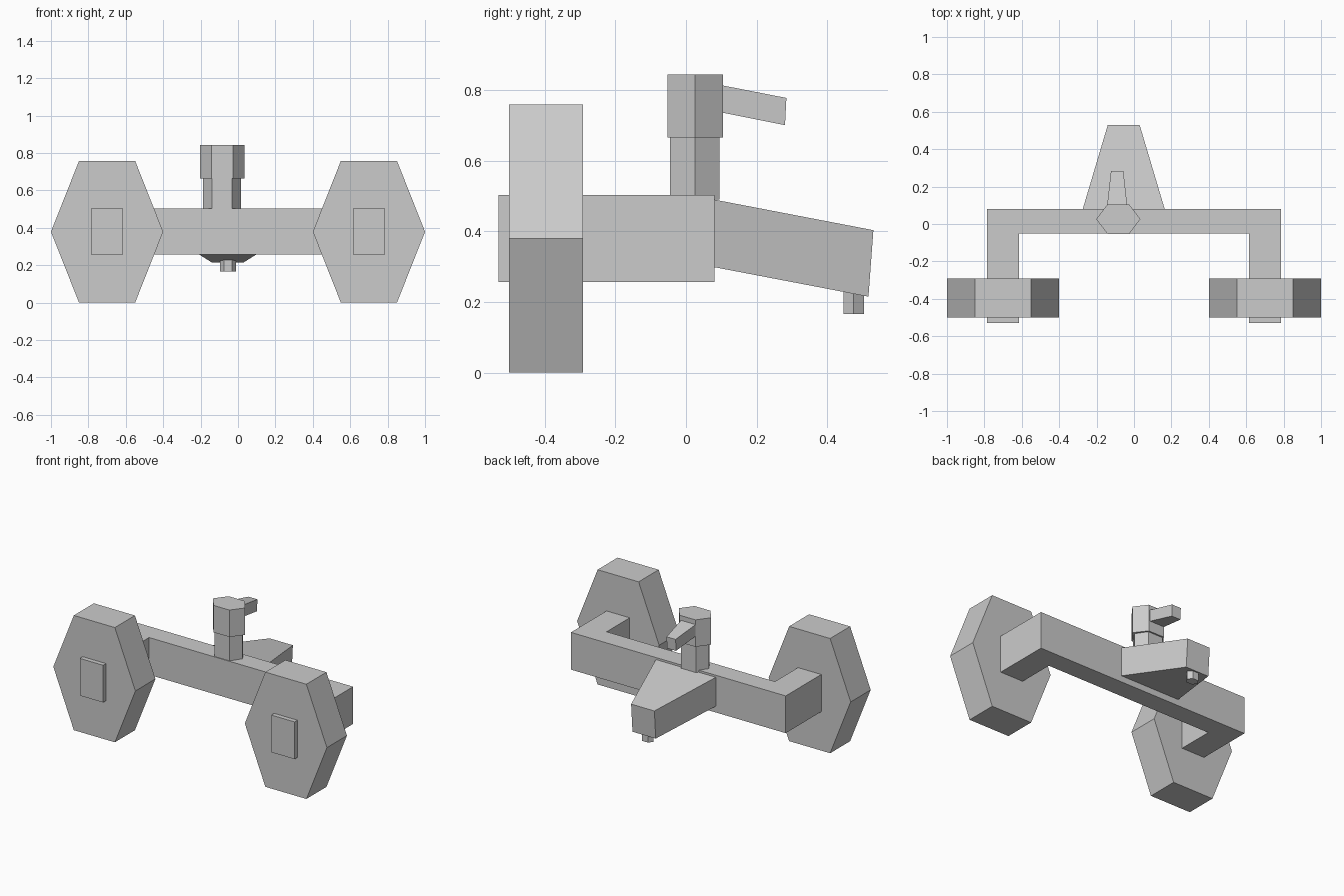
import bpy, bmesh

if "Cube" in bpy.data.objects:
    bpy.data.objects.remove(bpy.data.objects["Cube"])


def loft(name, ring_a, ring_b):
    """Closed solid between two matching rings of points."""
    bm = bmesh.new()
    a = [bm.verts.new(p) for p in ring_a]
    b = [bm.verts.new(p) for p in ring_b]
    n = len(a)
    bm.faces.new(a)
    bm.faces.new(b)
    for i in range(n):
        j = (i + 1) % n
        bm.faces.new((a[i], a[j], b[j], b[i]))
    bmesh.ops.recalc_face_normals(bm, faces=bm.faces)
    mesh = bpy.data.meshes.new(name)
    bm.to_mesh(mesh)
    bm.free()
    ob = bpy.data.objects.new(name, mesh)
    bpy.context.collection.objects.link(ob)
    return ob


def hexagon(cx, cy, rx, ry, flat):
    """Six-sided outline with its points along the first axis."""
    return [(cx - rx, cy), (cx - flat, cy - ry), (cx + flat, cy - ry),
            (cx + rx, cy), (cx + flat, cy + ry), (cx - flat, cy + ry)]


def upright(name, outline, z0, z1):
    return loft(name, [(x, y, z0) for x, y in outline],
                [(x, y, z1) for x, y in outline])


def quad(cx, half, y_top, z_top, y_bot, z_bot):
    return [(cx - half, y_top, z_top), (cx + half, y_top, z_top),
            (cx + half, y_bot, z_bot), (cx - half, y_bot, z_bot)]


# U-shaped frame: rear crossbar and two arms running through the wheels
half = [(0.785, 0.08), (0.785, -0.53), (0.615, -0.53), (0.615, -0.05)]
upright("frame", half + [(-x, y) for x, y in reversed(half)], 0.257, 0.503)

# Hexagonal wheels
for side, cx in (("left", -0.7), ("right", 0.7)):
    outline = hexagon(cx, 0.379, 0.3, 0.379, 0.15)
    loft("wheel_" + side, [(x, -0.5, z) for x, z in outline],
         [(x, -0.291, z) for x, z in outline])

# Tapered tail sloping down to the back, with a small foot under it
loft("tail", quad(-0.055, 0.22, 0.077, 0.49, 0.077, 0.299),
     quad(-0.055, 0.085, 0.53, 0.403, 0.516, 0.215))
upright("tail_foot", hexagon(-0.053, 0.474, 0.043, 0.029, 0.021), 0.166, 0.25)

# Post, cap and tapered handle
upright("post", hexagon(-0.085, 0.025, 0.102, 0.07, 0.054), 0.49, 0.665)
upright("post_cap", hexagon(-0.084, 0.026, 0.118, 0.079, 0.058), 0.665, 0.843)
loft("handle", quad(-0.09, 0.054, 0.095, 0.814, 0.095, 0.737),
     quad(-0.09, 0.033, 0.284, 0.777, 0.28, 0.70))
